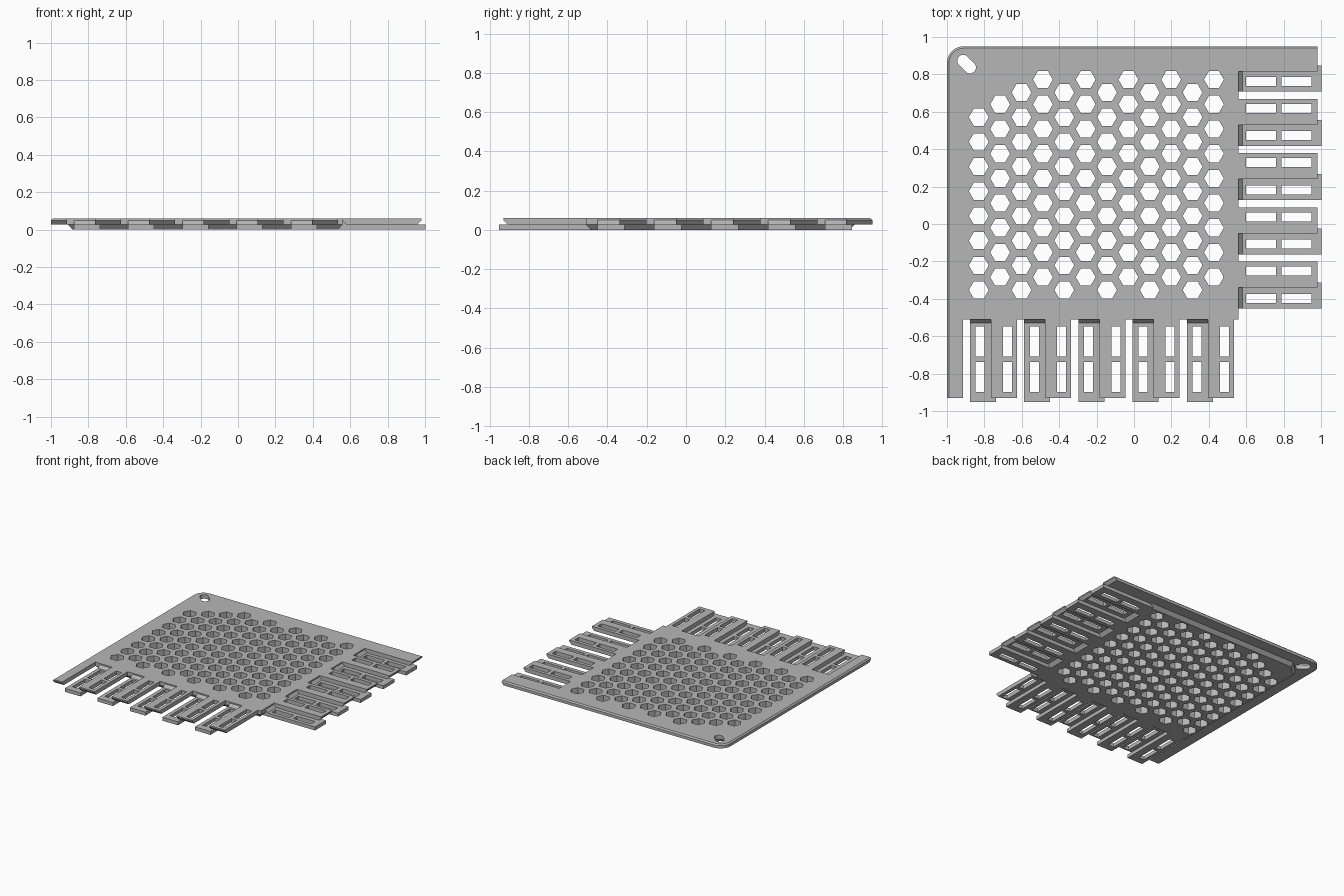
import bpy, bmesh, math
from mathutils import Vector, Matrix

if "Cube" in bpy.data.objects:
    bpy.data.objects.remove(bpy.data.objects["Cube"])

grey = bpy.data.materials.new("light grey plastic")
grey.use_nodes = True
GREY = (0.47, 0.47, 0.47, 1)
grey.diffuse_color = GREY
grey.node_tree.nodes["Principled BSDF"].inputs["Base Color"].default_value = GREY

MID, TOP = 0.028, 0.06           # split height and total thickness
LEFT, BACK = -1.0, 0.95          # outer edges
FRONT, RIGHT = -0.51, 0.56       # edges that carry the fingers
PITCH = 0.29
CORNER, RADIUS = Vector((-0.91, 0.86)), 0.09


def slab(name, loops, z0, z1):
    """Flat sheet: first loop is the outline, the others are holes."""
    curve = bpy.data.curves.new(name, "CURVE")
    curve.dimensions = "2D"
    curve.fill_mode = "BOTH"
    curve.extrude = (z1 - z0) / 2
    for loop in loops:
        spline = curve.splines.new("POLY")
        spline.points.add(len(loop) - 1)
        for point, (x, y) in zip(spline.points, loop):
            point.co = (x, y, 0, 1)
        spline.use_cyclic_u = True
    temp = bpy.data.objects.new(name, curve)
    bpy.context.collection.objects.link(temp)
    mesh = bpy.data.meshes.new_from_object(
        temp.evaluated_get(bpy.context.evaluated_depsgraph_get()))
    bpy.data.objects.remove(temp)
    bm = bmesh.new()
    bm.from_mesh(mesh)
    bpy.data.meshes.remove(mesh)
    bmesh.ops.remove_doubles(bm, verts=bm.verts, dist=0.0001)
    bmesh.ops.translate(bm, verts=bm.verts, vec=(0, 0, (z0 + z1) / 2))
    return bm


def cut_level(bm, z):
    bmesh.ops.bisect_plane(bm, geom=bm.verts[:] + bm.edges[:] + bm.faces[:],
                           plane_co=(0, 0, z), plane_no=(0, 0, 1))


def soften_rim(bm):
    """Small chamfer along the top of the left and back outer edges."""
    cut_level(bm, TOP - 0.01)
    for v in bm.verts:
        d = Vector((min(v.co.x - CORNER.x, 0), max(v.co.y - CORNER.y, 0)))
        if v.co.z > TOP - 0.001 and d.length > RADIUS - 0.002:
            v.co -= (d.normalized() * 0.01).to_3d()


def finish(name, bm):
    bmesh.ops.recalc_face_normals(bm, faces=bm.faces)
    mesh = bpy.data.meshes.new(name)
    bm.to_mesh(mesh)
    bm.free()
    for face in mesh.polygons:
        face.use_smooth = False
    mesh.materials.append(grey)
    obj = bpy.data.objects.new(name, mesh)
    bpy.context.collection.objects.link(obj)


def arc(cx, cy, r, start, end, n):
    step = math.radians(end - start) / n
    return [(cx + r * math.cos(math.radians(start) + i * step),
             cy + r * math.sin(math.radians(start) + i * step)) for i in range(n + 1)]


def rect(x0, y0, x1, y1):
    return [(x0, y0), (x1, y0), (x1, y1), (x0, y1)]


# Honeycomb holes, with the first two columns shortened at the back corner
hexes = []
for col in range(12):
    top = 0.772 if col % 2 else 0.703
    for row in range(1 if col < 2 else 0, 9):
        hexes.append(arc(-0.83 + col * 0.1143, top - row * 0.132, 0.053, 0, 300, 5))

# Upper sheet with rounded corner and diagonal hanging hole
outline = [(LEFT, FRONT), (RIGHT, FRONT), (RIGHT, BACK)] + arc(*CORNER, RADIUS, 90, 180, 10)
hanging_hole = (arc(-0.913, 0.873, 0.032, 45, 225, 10)
                + arc(-0.877, 0.837, 0.032, 225, 405, 10))
sheet = slab("upper_sheet", [outline, hanging_hole] + hexes, MID, TOP)
soften_rim(sheet)
finish("upper_sheet", sheet)

# Lower sheet, set back from the rim, with sloping sides
core = [(CORNER.x, FRONT), (RIGHT, FRONT), (RIGHT, CORNER.y),
        (-0.80, CORNER.y), (CORNER.x, 0.75)]
sheet = slab("lower_sheet", [core] + hexes, 0, MID)
for v in sheet.verts:
    if v.co.z < 0.001:
        x, y = v.co.x, v.co.y
        v.co.x += 0.025 * ((x < CORNER.x + 0.001) - (x > RIGHT - 0.001))
        v.co.y += 0.025 * ((y < FRONT + 0.001) - (y > CORNER.y - 0.001))
finish("lower_sheet", sheet)

# Finger frames: u runs along the edge, fingers point towards -v
front_frame = Matrix.Translation((0, FRONT, 0))
right_frame = Matrix.Translation((RIGHT, 0.425, 0)) @ Matrix.Rotation(math.pi / 2, 4, "Z")


def finger(name, frame, u0, u1, slot, upper):
    length = 0.42 if upper else 0.443
    loops = [rect(u0, -length, u1, 0 if upper else 0.03)]
    if slot is not None:
        loops += [rect(slot - 0.024, -end, slot + 0.024, -start)
                  for start, end in ((0.038, 0.198), (0.228, 0.388))]
    bm = slab(name, loops, MID if upper else 0, TOP if upper else MID)
    if upper:                     # undercut tip
        cut_level(bm, TOP - 0.01)
        for v in bm.verts:
            if v.co.z < MID + 0.001 and v.co.y < 0.001 - length:
                v.co.y += 0.02
    bm.transform(frame)
    if upper:
        soften_rim(bm)
    finish(name, bm)


def root_ramp(name, frame, u0, u1):
    """Sloping fillet where a lower finger meets the upper sheet."""
    bm = bmesh.new()
    ends = [[bm.verts.new((u, v, z)) for v, z in ((0, MID), (-0.02, MID), (0, TOP - 0.01))]
            for u in (u0, u1)]
    for tri in ends:
        bm.faces.new(tri)
    for i in range(3):
        j = (i + 1) % 3
        bm.faces.new((ends[0][i], ends[0][j], ends[1][j], ends[1][i]))
    bm.transform(frame)
    finish(name, bm)


# Interlocking fingers: low and high ones alternate along two edges
for side, frame, high_count in (("front", front_frame, 5), ("right", right_frame, 4)):
    for i in range(5):
        u = -0.877 + i * PITCH
        finger(f"{side}_lower_finger_{i + 1}", frame, u, u + 0.139, u + 0.054, False)
        root_ramp(f"{side}_root_ramp_{i + 1}", frame, u, u + 0.112)
        if i < high_count:
            finger(f"{side}_upper_finger_{i + 1}", frame,
                   u + 0.112, u + 0.251, u + 0.2, True)

# Plain end fingers that continue the left and back rims
finger("left_end_finger", front_frame, LEFT, -0.915, None, True)
finger("back_end_finger", right_frame, 0.39, BACK - 0.425, None, True)
